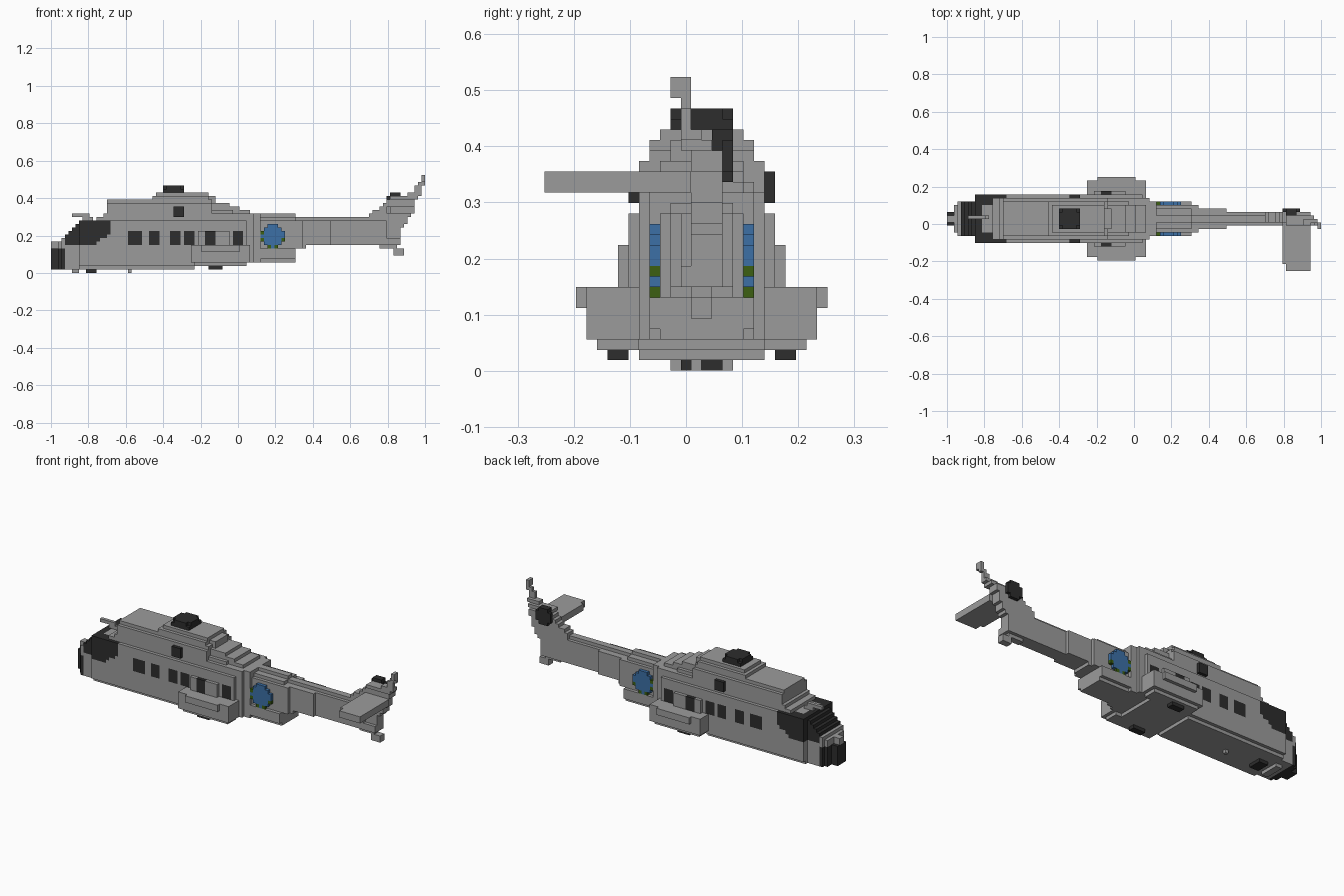
import bpy, bmesh

if "Cube" in bpy.data.objects:
    bpy.data.objects.remove(bpy.data.objects["Cube"])

V = 2 / 107          # block size
MID = 15             # block coordinate of the fuselage centre plane


def material(name, rgb):
    m = bpy.data.materials.new(name)
    m.use_nodes = True
    m.diffuse_color = (*rgb, 1)
    m.node_tree.nodes["Principled BSDF"].inputs["Base Color"].default_value = (*rgb, 1)
    return m


MATS = [material("hull grey", (0.33, 0.33, 0.33)), material("dark glass", (0.026, 0.026, 0.026)),
        material("roundel blue", (0.045, 0.16, 0.38)), material("roundel green", (0.045, 0.115, 0.006))]
GREY, DARK, BLUE, GREEN = range(4)


def box(i0, i1, j0, j1, k0, k1, mirror=False):
    """Blocks filling a range, optionally mirrored across the centre plane."""
    cells = {(i, j, k) for i in range(i0, i1) for j in range(j0, j1) for k in range(k0, k1)}
    if mirror:
        cells |= {(i, 2 * MID - 1 - j, k) for i, j, k in cells}
    return cells


def step(table, x):
    """Value of a stepped profile [(start, value), ...] at x."""
    return [v for s, v in table if s <= x][-1]


SIDES = [((1, 0, 0), [(1, 0, 0), (1, 1, 0), (1, 1, 1), (1, 0, 1)]),
         ((-1, 0, 0), [(0, 0, 0), (0, 0, 1), (0, 1, 1), (0, 1, 0)]),
         ((0, 1, 0), [(0, 1, 0), (0, 1, 1), (1, 1, 1), (1, 1, 0)]),
         ((0, -1, 0), [(0, 0, 0), (1, 0, 0), (1, 0, 1), (0, 0, 1)]),
         ((0, 0, 1), [(0, 0, 1), (1, 0, 1), (1, 1, 1), (0, 1, 1)]),
         ((0, 0, -1), [(0, 0, 0), (0, 1, 0), (1, 1, 0), (1, 0, 0)])]


def build(name, cells, colour=GREY):
    """Skin the outside of a set of blocks; colour is an index or a rule on (i, j, k)."""
    bm, verts = bmesh.new(), {}
    for c in sorted(cells):
        for d, corners in SIDES:
            if tuple(a + b for a, b in zip(c, d)) in cells:
                continue
            ring = []
            for o in corners:
                p = tuple(a + b for a, b in zip(c, o))
                if p not in verts:
                    verts[p] = bm.verts.new((p[0] * V - 1, (p[1] - 13.5) * V, p[2] * V))
                ring.append(verts[p])
            f = bm.faces.new(ring)
            f.material_index = colour(*c) if callable(colour) else colour
    me = bpy.data.meshes.new(name)
    bm.to_mesh(me)
    bm.free()
    for m in MATS:
        me.materials.append(m)
    ob = bpy.data.objects.new(name, me)
    bpy.context.collection.objects.link(ob)
    return ob


# Fuselage and tail boom: stepped plan, roof and belly profiles along the length
PLAN = [(0, 2), (2, 4), (3, 5), (8, 7), (56, 6), (58, 5), (60, 4), (72, 3), (80, 2)]
ROOF = [(0, 9), (3, 10), (4, 11), (5, 12), (6, 13), (7, 14), (8, 15), (13, 16), (15, 17), (70, 16)]
BELLY = [(0, 1), (41, 2), (54, 3), (70, 7), (73, 8)]
SECTION = [(0, 6), (2, 7), (15, 6)]


def half_width(i, k):
    w = min(step(PLAN, i), step(SECTION, k))
    if i < 2 and k >= 7:
        w = 1
    if i >= 56 and 3 <= k < 7:              # rear cargo ramp stays wide
        w = max(w, 5 if k > 3 else 4)
    if i >= 60 and k >= 15:
        w = min(w, 3 if i < 70 and k < 16 else 1)
    return w


WINDOWS = [(22, 26), (28, 31), (34, 37), (38, 41), (44, 47), (52, 55)]


def hull_colour(i, j, k):
    if i < 4 and 1 <= k < 7:                                   # nose sensor
        return DARK
    if 4 <= i < 17 and k >= 8 + max(0, i - 11) // 1.5 and k < 15:   # cockpit glazing
        roof_strip = i >= 10 and k == 14 and abs(j + 0.5 - MID) < 4
        return GREY if roof_strip else DARK
    if 8 <= k < 12 and abs(j + 0.5 - MID) > 6 and any(a <= i < b for a, b in WINDOWS):
        return DARK
    return GREY


hull = set()
for i in range(96):
    for k in range(step(BELLY, i), step(ROOF, i)):
        w = half_width(i, k)
        hull |= box(i, i + 1, MID - w, MID + w, k, k + 1)
hull |= box(42, 51, 22, 23, 8, 12, True)      # raised sliding doors
build("fuselage", hull, hull_colour)

# Engine cowling on the roof, layer by layer: (start, end, half width, bottom, top)
cowl = set()
for a, b, w, k0, k1 in [(16, 46, 6, 17, 20), (46, 52, 5, 17, 18), (52, 57, 4, 17, 18),
                        (46, 54, 4, 18, 19), (46, 51, 4, 19, 20), (16, 46, 5, 20, 21),
                        (29, 45, 5, 21, 22), (30, 45, 4, 22, 23), (45, 47, 3, 20, 22)]:
    cowl |= box(a, b, MID - w, MID + w, k0, k1)
build("engine_cowling", cowl)
build("engine_vents", box(35, 38, 20, 22, 16, 19, True), DARK)

# Main rotor hub with clipped corners
hub = box(32, 38, 12, 18, 23, 25)
hub -= {(i, j, 24) for i in (32, 37) for j in (12, 17)}
build("rotor_hub", hub, DARK)

# Side sponsons
pod = box(41, 56, 21, 25, 2, 3, True) | box(40, 57, 21, 26, 3, 8, True)
pod |= box(43, 54, 26, 27, 6, 8, True)
build("sponsons", pod)

# Wheels
build("main_wheels", box(45, 49, 22, 24, 1, 2, True), DARK)
build("nose_wheel", box(10, 13, 13, 17, 0, 1), DARK)
build("belly_sensors", box(6, 8, 12, 18, 0, 1) | box(22, 23, 14, 15, 0, 1))

# Wire cutter above the windscreen
build("wire_cutter", box(6, 11, 15, 16, 16, 17) | box(9, 12, 15, 16, 15, 16))

# Swept tail pylon: (bottom, top, start, end, first row, last row)
tail = set()
for k0, k1, a, b, j0, j1 in [(5, 7, 98, 101, 14, 16), (7, 8, 94, 99, 14, 16), (8, 10, 94, 100, 13, 17),
                             (10, 13, 94, 100, 14, 17), (13, 14, 94, 101, 14, 17),
                             (14, 16, 91, 102, 14, 17), (16, 17, 91, 103, 14, 17),
                             (17, 18, 92, 103, 14, 17), (18, 19, 94, 103, 14, 17),
                             (19, 20, 95, 104, 14, 17), (20, 21, 96, 104, 14, 17),
                             (21, 22, 97, 105, 13, 16), (22, 23, 102, 106, 13, 15),
                             (23, 25, 104, 106, 13, 14), (25, 26, 105, 107, 13, 14),
                             (26, 28, 106, 107, 12, 14)]:
    tail |= box(a, b, j0, j1, k0, k1)
build("tail_pylon", tail)

# Single stabiliser on the right side
build("stabiliser", box(96, 104, 2, 14, 17, 19) | box(97, 104, 0, 2, 17, 19))

# Tail rotor head on the left side
build("tail_rotor_hub", box(96, 101, 17, 18, 19, 22) | box(97, 100, 16, 18, 18, 23), DARK)

# Roundels on both flanks
disc = {(63 + a, 19, 10 + c) for a in range(-3, 4) for c in range(-3, 4) if a * a + c * c <= 10}
disc |= {(i, 10, k) for i, j, k in disc}
build("roundels", disc,
      lambda i, j, k: GREEN if (i - 63, k - 10) in {(-1, -3), (1, -3), (-3, -1), (-3, 1), (3, -1)} else BLUE)
